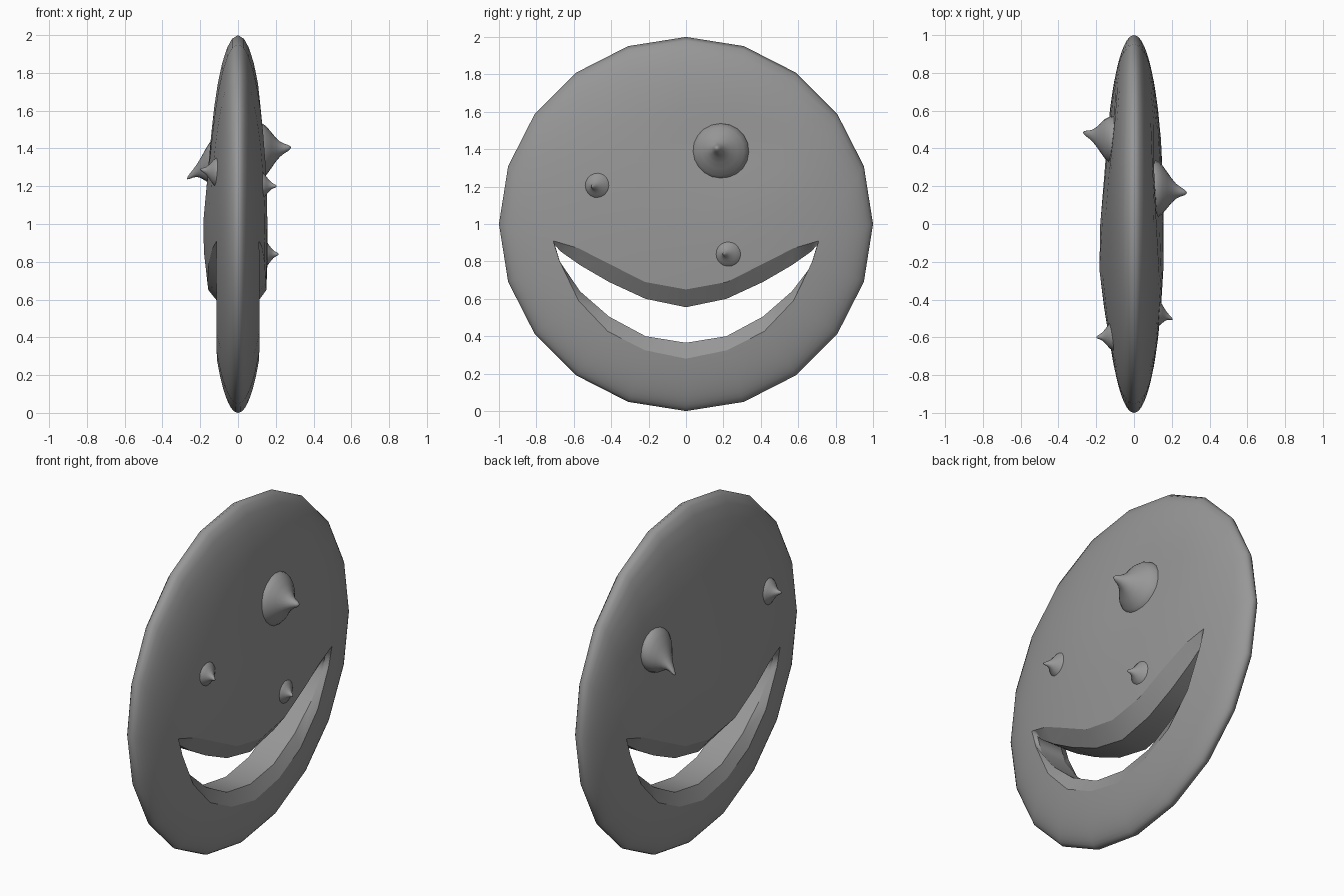
import bpy, bmesh, math
from mathutils import Vector

if "Cube" in bpy.data.objects:
    bpy.data.objects.remove(bpy.data.objects["Cube"])

mat = bpy.data.materials.new("mid_grey")
mat.diffuse_color = (0.31, 0.31, 0.31, 1)
mat.use_nodes = True
mat.node_tree.nodes["Principled BSDF"].inputs["Base Color"].default_value = mat.diffuse_color

SIDES = 20
# lip heights from the mouth corner to the middle
UP_OUT = [.91, .90, .87, .79, .69, .65]
LOW_OUT = [.91, .80, .59, .425, .325, .28]
UP_IN = [.885, .85, .78, .69, .60, .555]
LOW_IN = [.885, .77, .64, .505, .40, .365]


def mouth_loop(half_width, upper, lower):
    """Crescent loop of (y, z) points, one for each side of the disc."""
    pts = []
    for i in range(SIDES):
        k = i % 10
        k = min(k, 10 - k)
        pts.append((half_width * math.cos(math.tau * i / SIDES),
                    (upper if i <= 10 else lower)[k]))
    return pts


def bump(y, z, cy, cz, size):
    return math.exp(-((y - cy) ** 2 + (z - cz) ** 2) / size ** 2)


def depth(y, z, side):
    """Half thickness of the disc with soft dents and bulges."""
    h = .16 * math.sqrt(max(0, 1 - y * y - (z - 1) ** 2))
    if side > 0:
        h -= .04 * bump(y, z, .18, 1.42, .2)
        h -= .012 * bump(y, z, .12, 1.02, .12)
    else:
        h += .03 * bump(y, z, -.2, .95, .3)
        h -= .02 * bump(y, z, .45, 1.35, .15)
    return h


def finish(bm, name):
    bmesh.ops.recalc_face_normals(bm, faces=bm.faces)
    for f in bm.faces:
        f.smooth = True
    me = bpy.data.meshes.new(name)
    bm.to_mesh(me)
    bm.free()
    me.materials.append(mat)
    bpy.context.collection.objects.link(bpy.data.objects.new(name, me))


def bridge(bm, a, b):
    for i in range(SIDES):
        j = (i + 1) % SIDES
        bm.faces.new((a[i], a[j], b[j], b[i]))


def mark_sharp(bm, ring):
    for i in range(SIDES):
        bm.edges.get((ring[i], ring[(i + 1) % SIDES])).smooth = False


# disc head with an open mouth
bm = bmesh.new()
outer = [(math.cos(math.tau * i / SIDES), 1 + math.sin(math.tau * i / SIDES))
         for i in range(SIDES)]
lip = mouth_loop(.71, UP_OUT, LOW_OUT)
inner = mouth_loop(.70, UP_IN, LOW_IN)
rim = [bm.verts.new((0, y, z)) for y, z in outer]
tunnel = []
for side in (1, -1):
    prev = rim
    for t in (.015, .05, .11, .19, .28, .38, .49, .61, .74, .87, 1):
        ring = []
        for (y0, z0), (y1, z1) in zip(outer, lip):
            y, z = y0 + (y1 - y0) * t, z0 + (z1 - z0) * t
            ring.append(bm.verts.new((side * depth(y, z, side), y, z)))
        bridge(bm, prev, ring)
        prev = ring
    # slanted lip
    mouth = [bm.verts.new((side * .08, y, z)) for y, z in inner]
    bridge(bm, prev, mouth)
    mark_sharp(bm, prev)
    mark_sharp(bm, mouth)
    tunnel.append(mouth)
bridge(bm, *tunnel)
finish(bm, "disc_head")

# pointed knobs: name, base centre, tip, radius
KNOBS = [
    ("large_front_knob", (.10, .185, 1.385), (.28, .165, 1.405), .155),
    ("small_front_knob", (.11, -.465, 1.205), (.205, -.505, 1.20), .078),
    ("cheek_front_knob", (.13, .228, .84), (.215, .20, .84), .076),
    ("large_back_knob", (-.11, .445, 1.335), (-.27, .485, 1.24), .125),
    ("small_back_knob", (-.10, -.59, 1.27), (-.20, -.60, 1.29), .082),
]
# height fraction, radius fraction
PROFILE = [(-.35, .9), (0, 1), (.14, .96), (.28, .83), (.42, .62), (.55, .42),
           (.68, .26), (.8, .17), (.91, .11), (.98, .05)]
for name, base, tip, radius in KNOBS:
    base, tip = Vector(base), Vector(tip)
    bm = bmesh.new()
    prev = None
    for h, r in PROFILE:
        # the tip leans progressively, the base stays flat on the disc
        c = base.copy()
        c.x += (tip.x - base.x) * h
        lean = max(0, h) ** 1.5
        c.y += (tip.y - base.y) * lean
        c.z += (tip.z - base.z) * lean
        ring = [bm.verts.new((c.x, c.y + radius * r * math.cos(math.tau * i / SIDES),
                              c.z + radius * r * math.sin(math.tau * i / SIDES)))
                for i in range(SIDES)]
        if prev:
            bridge(bm, prev, ring)
        else:
            bm.faces.new(ring)
        prev = ring
    top = bm.verts.new(tip)
    for i in range(SIDES):
        bm.faces.new((prev[i], prev[(i + 1) % SIDES], top))
    finish(bm, name)
